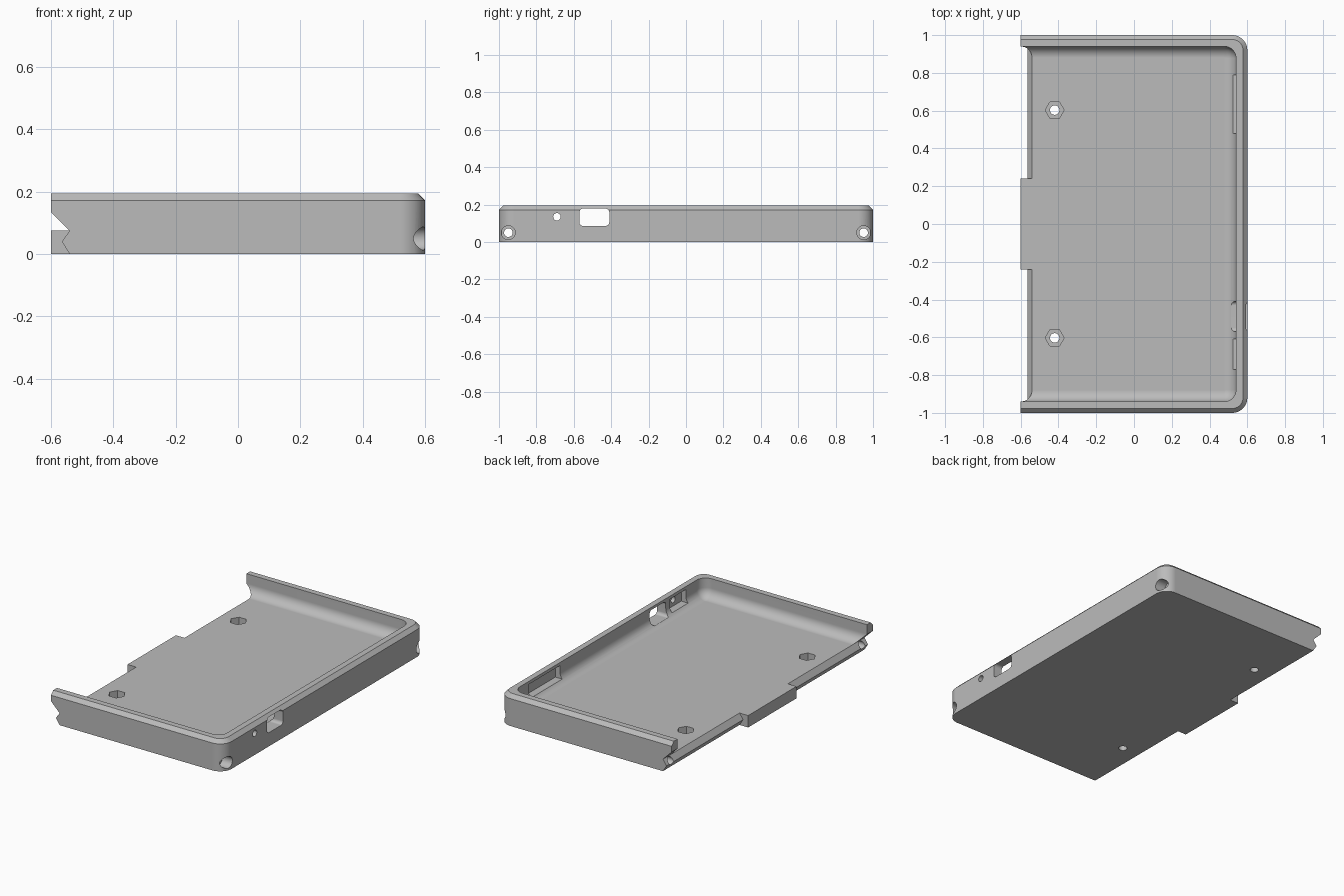
import bpy, bmesh, math
from mathutils import Matrix

cube = bpy.data.objects.get("Cube")
if cube:
    bpy.data.objects.remove(cube, do_unlink=True)

HALF_X, HALF_Y, HEIGHT = 0.6, 1.0, 0.195
WALL, FLOOR, CHAMFER, CORNER = 0.06, 0.075, 0.023, 0.08

grey = bpy.data.materials.new("light_grey")
grey.use_nodes = True
colour = (0.5, 0.5, 0.5, 1)
grey.diffuse_color = colour
grey.node_tree.nodes["Principled BSDF"].inputs["Base Color"].default_value = colour


def finish(bm, name):
    bmesh.ops.recalc_face_normals(bm, faces=bm.faces)
    mesh = bpy.data.meshes.new(name)
    bm.to_mesh(mesh)
    bm.free()
    mesh.materials.append(grey)
    obj = bpy.data.objects.new(name, mesh)
    bpy.context.collection.objects.link(obj)
    return obj


def loft(name, rings):
    """Skin equal-length rings of 3D points and cap both ends."""
    bm = bmesh.new()
    loops = [[bm.verts.new(p) for p in ring] for ring in rings]
    n = len(loops[0])
    for a, b in zip(loops, loops[1:]):
        for i in range(n):
            j = (i + 1) % n
            bm.faces.new((a[i], a[j], b[j], b[i]))
    bm.faces.new(loops[0])
    bm.faces.new(loops[-1])
    return finish(bm, name)


def plan_ring(inset, radius, z, left):
    """Plan outline with rounded corners on the closed side only."""
    x, y = HALF_X - inset, HALF_Y - inset
    steps = 10
    half = []
    for i in range(steps + 1):
        a = math.pi / 2 * i / steps
        half.append((x - radius + radius * math.cos(a), y - radius + radius * math.sin(a)))
    half.append((left, y))
    return [(px, py, z) for px, py in half] + [(px, -py, z) for px, py in reversed(half)]


def box(name, x0, x1, y0, y1, z0, z1, round_r=0):
    """Box cutter, optionally rounded along its x edges."""
    bm = bmesh.new()
    bmesh.ops.create_cube(bm, size=1)
    for v in bm.verts:
        v.co = ((x0 + x1) / 2 + v.co.x * (x1 - x0),
                (y0 + y1) / 2 + v.co.y * (y1 - y0),
                (z0 + z1) / 2 + v.co.z * (z1 - z0))
    if round_r:
        edges = [e for e in bm.edges if abs(e.verts[0].co.x - e.verts[1].co.x) > 1e-4]
        bmesh.ops.bevel(bm, geom=edges, offset=round_r, segments=4, affect='EDGES', profile=0.5)
    return finish(bm, name)


def rod(name, radius, length, centre, axis='Z', sides=32):
    bm = bmesh.new()
    turn = Matrix.Rotation(math.pi / 2, 4, 'Y') if axis == 'X' else Matrix()
    bmesh.ops.create_cone(bm, cap_ends=True, segments=sides, radius1=radius, radius2=radius,
                          depth=length, matrix=Matrix.Translation(centre) @ turn)
    return finish(bm, name)


# Outer body with a chamfered top edge
tray = loft("case_tray", [
    plan_ring(0, CORNER, 0, -HALF_X),
    plan_ring(0, CORNER, HEIGHT - CHAMFER, -HALF_X),
    plan_ring(CHAMFER, CORNER - CHAMFER, HEIGHT, -HALF_X)])

cutters = []

# Cavity with a concave fillet where the walls meet the floor
fillet, inner_r = 0.06, 0.062
rings = [plan_ring(WALL, inner_r, HEIGHT + 0.1, -0.9)]
for i in range(9):
    a = math.pi / 2 * i / 8
    d = fillet * (1 - math.cos(a))
    rings.append(plan_ring(WALL + d, inner_r - d, FLOOR + fillet * (1 - math.sin(a)), -0.9))
cutters.append(loft("cavity_cutter", rings))

# Ridge and groove along the open side, leaving the middle tab square
edge = [(-0.8, -0.04), (-0.515, -0.04), (-0.565, 0.04), (-0.54, FLOOR),
        (-0.601, 0.136), (-0.8, 0.136)]
for s in (-1, 1):
    cutters.append(loft("open_edge_cutter",
                        [[(x, s * y, z) for x, z in edge] for y in (0.24, 1.2)]))

    # Long screw hole with counterbore at the closed corner
    cutters.append(rod("screw_hole_cutter", 0.023, 1.6, (0, s * 0.95, 0.05), 'X'))
    cutters.append(rod("counterbore_cutter", 0.037, 0.2, (0.63, s * 0.95, 0.05), 'X'))

    # Hexagonal nut pocket and bolt hole through the floor
    cutters.append(rod("nut_cutter", 0.05, 0.1, (-0.42, s * 0.603, 0.08), 'Z', 6))
    cutters.append(rod("bolt_cutter", 0.025, 0.4, (-0.42, s * 0.603, 0.05)))

# The cone primitive starts at a y vertex, so turn the hexagons to point along x
for c in cutters:
    if c.name.startswith("nut_cutter"):
        cy = sum(v.co.y for v in c.data.vertices) / len(c.data.vertices)
        pivot = Matrix.Translation((-0.42, cy, 0))
        c.data.transform(pivot @ Matrix.Rotation(math.pi / 2, 4, 'Z') @ pivot.inverted())

# Side port, button hole and the recesses inside the long wall
cutters.append(box("port_cutter", 0.5, 0.7, -0.57, -0.41, 0.086, 0.179, 0.02))
cutters.append(rod("button_hole_cutter", 0.02, 0.2, (0.6, -0.69, 0.135), 'X', 24))
cutters.append(box("button_recess_cutter", 0.5, 0.572, -0.77, -0.61, 0.095, 0.176))
cutters.append(box("long_recess_cutter", 0.5, 0.572, 0.48, 0.79, 0.095, 0.176))

bpy.ops.object.select_all(action='DESELECT')
bpy.context.view_layer.objects.active = tray
tray.select_set(True)
for c in cutters:
    c.hide_render = True
    mod = tray.modifiers.new("cut", 'BOOLEAN')
    mod.operation = 'DIFFERENCE'
    mod.solver = 'EXACT'
    mod.object = c
    bpy.ops.object.modifier_apply(modifier=mod.name)
for c in cutters:
    bpy.data.objects.remove(c, do_unlink=True)

# Keep one material slot and smooth only the curved areas
for p in tray.data.polygons:
    p.material_index = 0
while len(tray.data.materials) > 1:
    tray.data.materials.pop()
bpy.ops.object.shade_smooth_by_angle(angle=math.radians(30))
normals = tray.modifiers.new("flat_normals", 'WEIGHTED_NORMAL')
normals.keep_sharp = True
